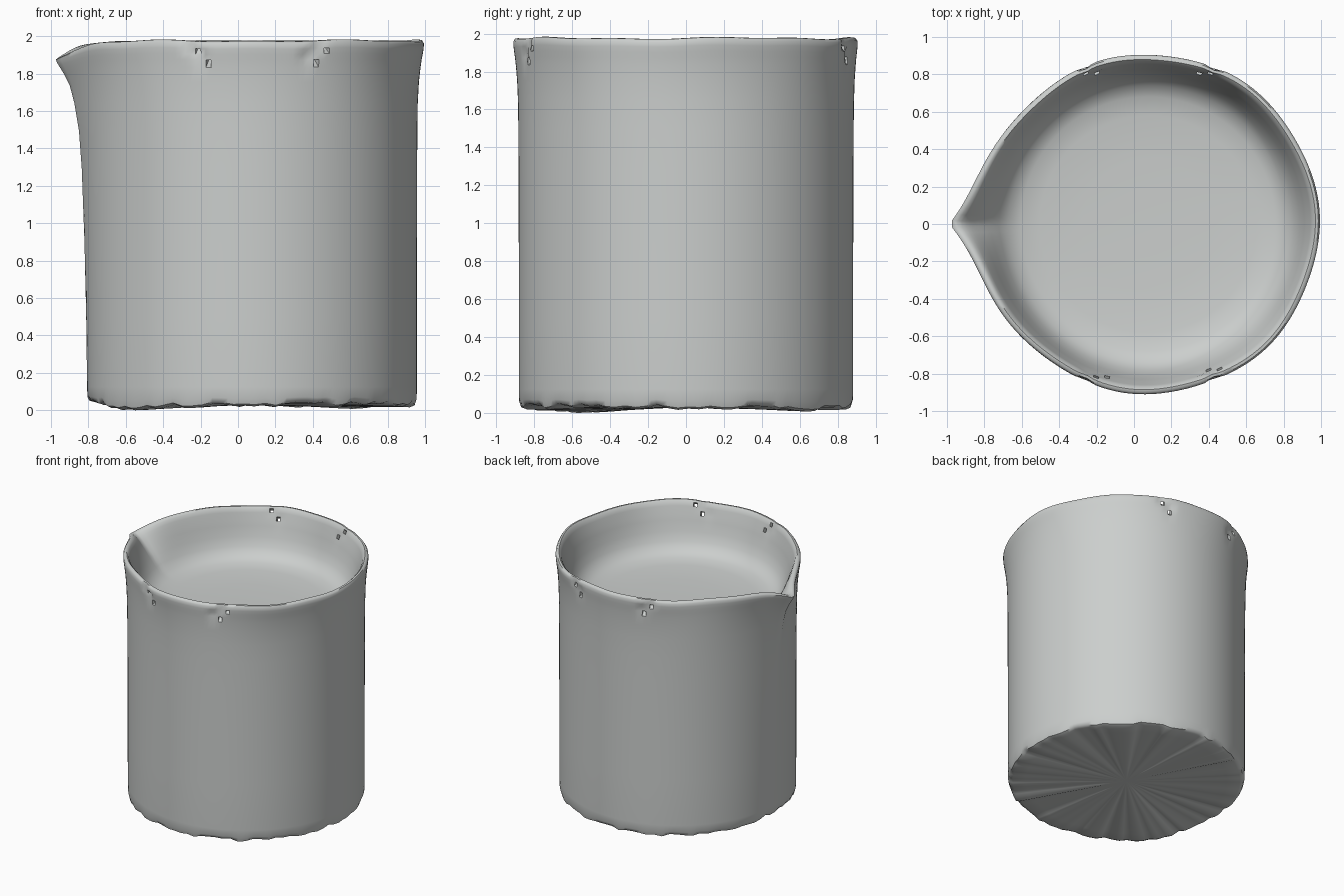
import bpy, bmesh, math, random

if "Cube" in bpy.data.objects:
    bpy.data.objects.remove(bpy.data.objects["Cube"], do_unlink=True)

random.seed(4)
SEGMENTS = 192
CENTRE_X = 0.075

# Profile from under the base, up the outside, over the rim and down to the inner floor:
# radius, height, spout reach, base fold strength
profile = [
    (0.2, 0.035, 0, 0.2), (0.5, 0.035, 0, 0.55), (0.75, 0.033, 0, 0.9),
    (0.845, 0.033, 0, 1), (0.87, 0.042, 0, 0.9), (0.88, 0.07, 0, 0.4),
    (0.882, 0.13, 0, 0), (0.882, 0.5, 0.005, 0), (0.882, 0.9, 0.015, 0),
    (0.883, 1.3, 0.03, 0), (0.884, 1.5, 0.045, 0), (0.886, 1.65, 0.07, 0),
    (0.89, 1.76, 0.095, 0), (0.896, 1.84, 0.125, 0), (0.9, 1.88, 0.14, 0),
    (0.904, 1.91, 0.15, 0), (0.907, 1.94, 0.16, 0), (0.907, 1.965, 0.167, 0),
    (0.897, 1.98, 0.167, 0), (0.882, 1.982, 0.16, 0), (0.868, 1.968, 0.15, 0),
    (0.858, 1.94, 0.135, 0), (0.85, 1.91, 0.12, 0), (0.84, 1.88, 0.11, 0),
    (0.83, 1.84, 0.09, 0), (0.808, 1.76, 0.05, 0), (0.78, 1.69, 0.02, 0),
    (0.74, 1.635, 0.01, 0), (0.68, 1.605, 0, 0), (0.58, 1.59, 0, 0),
    (0.35, 1.58, 0, 0), (0.15, 1.578, 0, 0),
]
OUTER_HOLE_ROWS = {1.95: 16, 1.9: 14}
INNER_HOLE_ROWS = {1.95: 20, 1.9: 22}

# Pinched pinholes below the rim, the same on front and back: angle in degrees, height
pinholes = [(s * a, z) for s in (1, -1)
            for a, z in ((67, 1.95), (71, 1.9), (112, 1.95), (108, 1.9))]


def wrap(angle):
    return (angle + math.pi) % (2 * math.pi) - math.pi


def column(degrees):
    return int(degrees / 360 * SEGMENTS) % SEGMENTS


# Crumpled base: broad low spots plus sharp radial pleats
pleats = [random.uniform(-0.012, 0.016) for _ in range(SEGMENTS // 2)]


def fold(i, angle):
    j, t = divmod(i / 2, 1)
    j = int(j)
    pleat = pleats[j] * (1 - t) + pleats[(j + 1) % len(pleats)] * t
    low = -0.024 * math.exp(-(wrap(angle - 3.88) / 0.35) ** 2)
    high = 0.028 * math.exp(-(wrap(angle - math.pi) / 0.35) ** 2)
    dip = -0.012 * math.exp(-(wrap(angle - 0.95) / 0.4) ** 2)
    return pleat + low + high + dip


def surface_point(i, radius, height, reach, fold_strength):
    angle = 2 * math.pi * (i + 0.5) / SEGMENTS
    off = abs(wrap(angle - math.pi))
    spout = math.exp(-off / 0.2)
    lip = max(0, min(1, (height - 1.6) / 0.38)) ** 2
    r = radius + reach * spout
    r += lip * (0.006 * math.sin(7 * angle + 1) + 0.008 * math.cos(angle))
    for degrees, z in pinholes:
        near = (wrap(angle - math.radians(degrees)) / 0.035) ** 2 + ((height - z) / 0.03) ** 2
        side = 1 if radius > 0.875 else -0.3
        r -= side * 0.02 * math.exp(-near)
    z = height - 0.1 * spout * lip + fold_strength * fold(i, angle)
    z += lip * (0.004 * math.sin(5 * angle) + 0.003 * math.sin(11 * angle))
    return (CENTRE_X + r * math.cos(angle), r * math.sin(angle), z)


# Beaker body
bm = bmesh.new()
rings = [[bm.verts.new(surface_point(i, *row)) for i in range(SEGMENTS)] for row in profile]
skipped = set()
for degrees, z in pinholes:
    skipped.add((OUTER_HOLE_ROWS[z] - 1, column(degrees)))
    skipped.add((INNER_HOLE_ROWS[z], column(degrees)))

for k in range(len(rings) - 1):
    for i in range(SEGMENTS):
        n = (i + 1) % SEGMENTS
        if (k, i) not in skipped:
            bm.faces.new((rings[k][i], rings[k][n], rings[k + 1][n], rings[k + 1][i]))

# Tunnel walls through each pinhole
for degrees, z in pinholes:
    i = column(degrees)
    n = (i + 1) % SEGMENTS
    a, b = OUTER_HOLE_ROWS[z] - 1, INNER_HOLE_ROWS[z]
    outer = [rings[a][i], rings[a][n], rings[a + 1][n], rings[a + 1][i]]
    inner = [rings[b + 1][i], rings[b + 1][n], rings[b][n], rings[b][i]]
    for q in range(4):
        p = (q + 1) % 4
        bm.faces.new((outer[q], outer[p], inner[p], inner[q]))

# Close the underside and the inner floor
for ring, height in ((rings[0], 0.035), (rings[-1], 1.577)):
    hub = bm.verts.new((CENTRE_X, 0, height))
    for i in range(SEGMENTS):
        bm.faces.new((ring[i], ring[(i + 1) % SEGMENTS], hub))

bmesh.ops.recalc_face_normals(bm, faces=bm.faces)
lowest = min(v.co.z for v in bm.verts)
bmesh.ops.translate(bm, verts=bm.verts, vec=(0, 0, -lowest))
mesh = bpy.data.meshes.new("beaker_body")
bm.to_mesh(mesh)
bm.free()
body = bpy.data.objects.new("beaker_body", mesh)
bpy.context.collection.objects.link(body)

# Plain light grey
grey = bpy.data.materials.new("light_grey")
grey.use_nodes = True
colour = (0.6, 0.62, 0.61, 1)
grey.diffuse_color = colour
grey.node_tree.nodes["Principled BSDF"].inputs["Base Color"].default_value = colour
mesh.materials.append(grey)

bpy.context.view_layer.objects.active = body
body.select_set(True)
bpy.ops.object.shade_smooth_by_angle(angle=math.radians(50))
